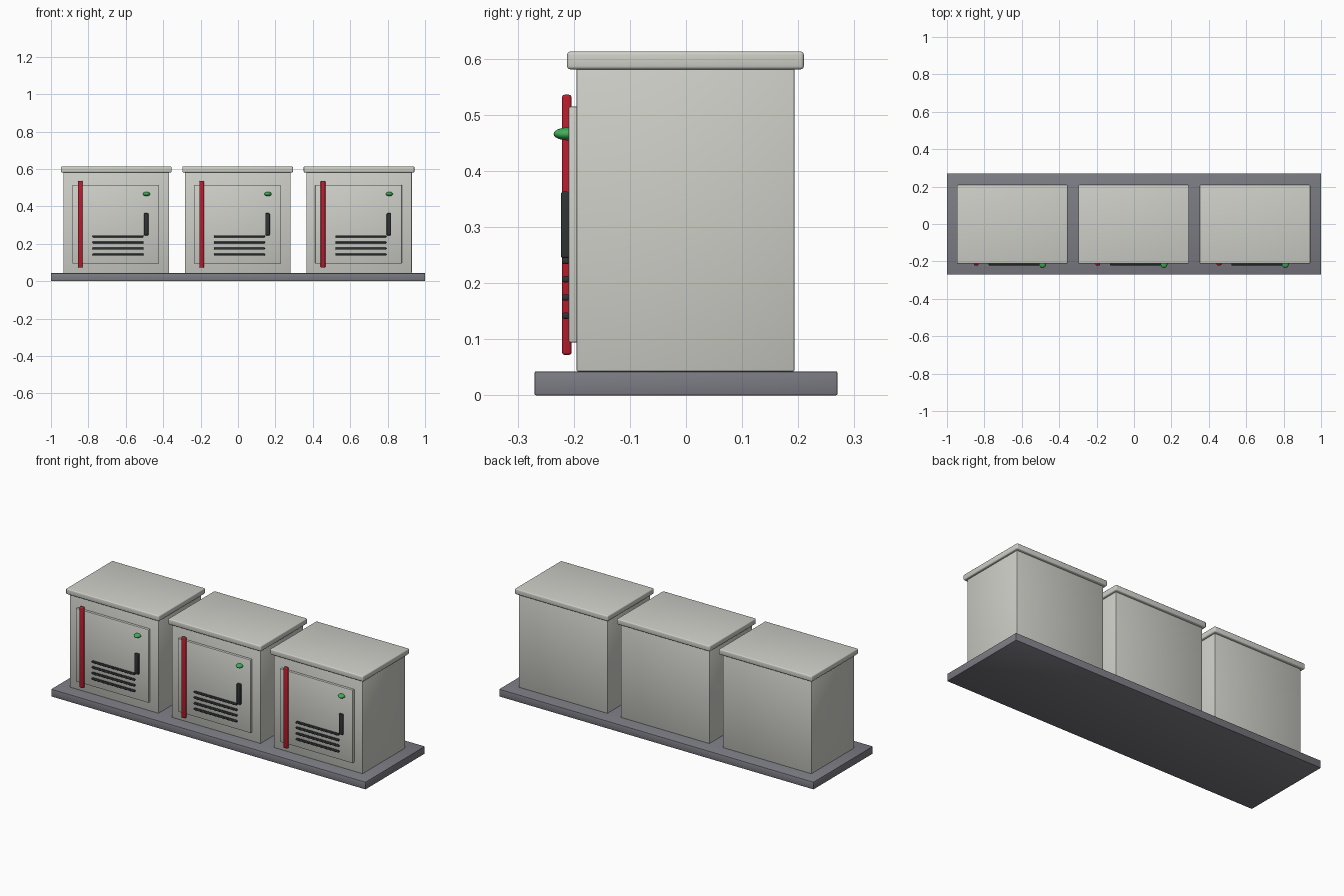
import bpy
import math

if "Cube" in bpy.data.objects:
    bpy.data.objects.remove(bpy.data.objects["Cube"])


def material(name, rgb):
    m = bpy.data.materials.new(name)
    m.use_nodes = True
    m.diffuse_color = (*rgb, 1)
    m.node_tree.nodes["Principled BSDF"].inputs["Base Color"].default_value = (*rgb, 1)
    return m


light_grey = material("light_grey_paint", (0.62, 0.62, 0.58))
slab_grey = material("slab_grey", (0.2, 0.2, 0.23))
red = material("red_paint", (0.48, 0.012, 0.027))
green = material("green_lamp", (0.05, 0.42, 0.1))
charcoal = material("charcoal_plastic", (0.03, 0.034, 0.036))


def finish(ob, name, mat):
    ob.name = name
    ob.data.materials.append(mat)
    bpy.ops.object.shade_smooth_by_angle(angle=math.radians(40))
    return ob


def box(name, mat, x, y, z, bevel=0.003, segments=2):
    """Rounded box from (min, max) ranges on each axis."""
    ranges = (x, y, z)
    bpy.ops.mesh.primitive_cube_add(size=1, location=[(a + b) / 2 for a, b in ranges])
    ob = bpy.context.object
    ob.scale = [b - a for a, b in ranges]
    bpy.ops.object.transform_apply(location=False, rotation=False, scale=True)
    mod = ob.modifiers.new("rounded_edges", "BEVEL")
    mod.width = bevel
    mod.segments = segments
    bpy.ops.object.modifier_apply(modifier=mod.name)
    return finish(ob, name, mat)


# Shared slab
box("base_slab", slab_grey, (-1, 1), (-0.27, 0.27), (0, 0.043))

for side, cx in (("right", -0.651), ("middle", -0.002), ("left", 0.647)):

    def span(a, b):
        return (cx + a, cx + b)

    # Cabinet shell, lid and door
    box(side + "_cabinet_body", light_grey, span(-0.282, 0.282), (-0.195, 0.193), (0.043, 0.583), 0.002)
    box(side + "_lid", light_grey, span(-0.296, 0.296), (-0.212, 0.21), (0.581, 0.613), 0.006, 3)
    box(side + "_door", light_grey, span(-0.234, 0.229), (-0.209, -0.192), (0.094, 0.515))

    # Hinge bar and handle
    box(side + "_hinge_bar", red, span(-0.205, -0.18), (-0.221, -0.204), (0.072, 0.536), 0.005, 3)
    box(side + "_handle", charcoal, span(0.148, 0.172), (-0.223, -0.207), (0.245, 0.363), 0.004, 3)

    # Vent slats
    for i in range(4):
        z = 0.142 + i * 0.0325
        box(f"{side}_vent_slat_{i + 1}", charcoal, span(-0.127, 0.146),
            (-0.221, -0.208), (z - 0.0055, z + 0.0055), 0.004, 3)

    # Status lamp
    bpy.ops.mesh.primitive_uv_sphere_add(segments=24, ring_count=12, radius=1,
                                         location=(cx + 0.162, -0.21, 0.466))
    lamp = bpy.context.object
    lamp.scale = (0.019, 0.026, 0.0115)
    bpy.ops.object.transform_apply(location=False, rotation=False, scale=True)
    finish(lamp, side + "_status_lamp", green)
